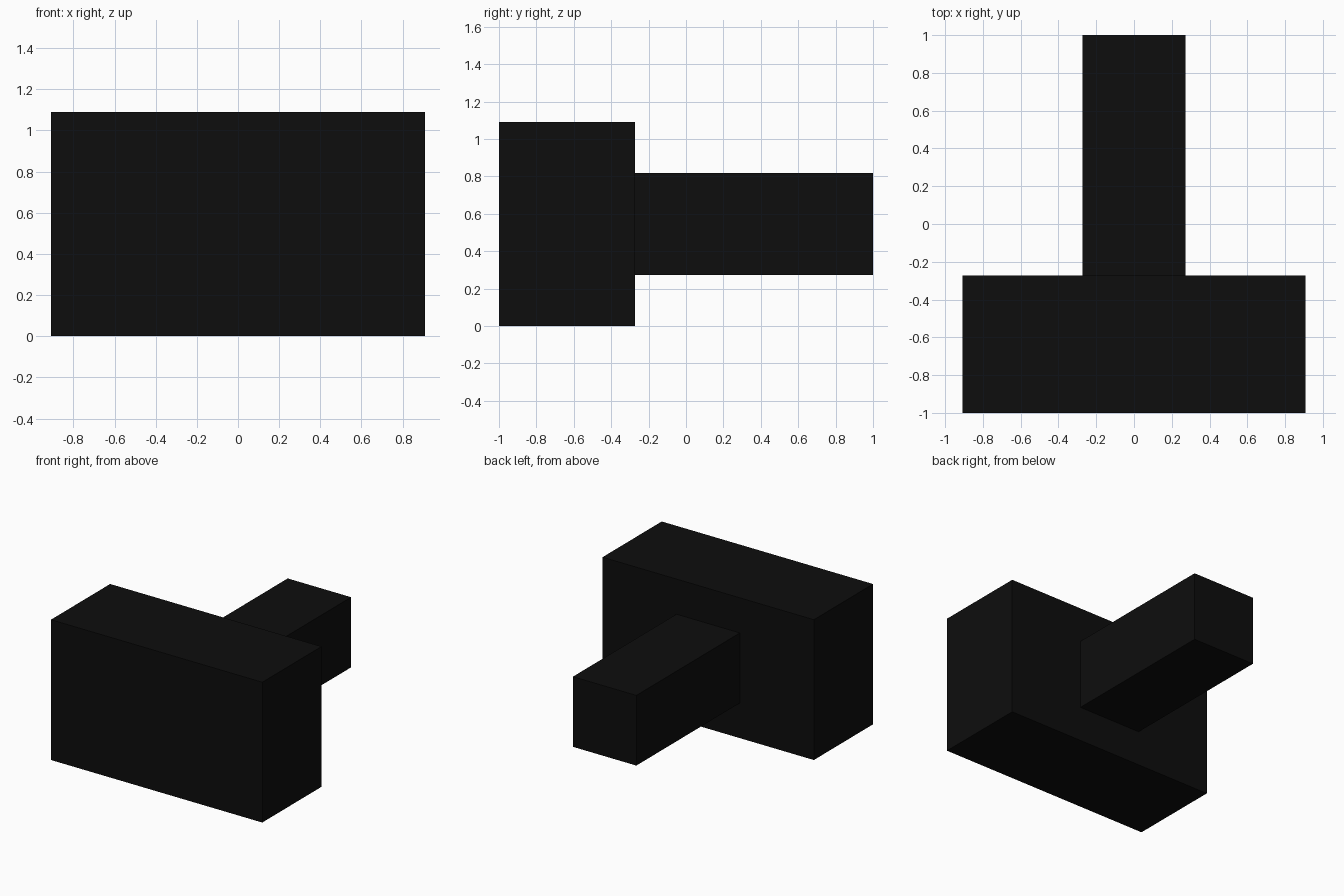
import bpy

if "Cube" in bpy.data.objects:
    bpy.data.objects.remove(bpy.data.objects["Cube"])

U = 1 / 11  # design unit: the model is 22 units long

black = bpy.data.materials.new("black")
black.diffuse_color = (0.004, 0.004, 0.004, 1)
black.use_nodes = True
black.node_tree.nodes["Principled BSDF"].inputs["Base Color"].default_value = black.diffuse_color


def box(name, lo, hi):
    """Flat-faced box between two corners given in design units."""
    bpy.ops.mesh.primitive_cube_add(
        size=1, location=[(a + b) / 2 * U for a, b in zip(lo, hi)])
    obj = bpy.context.object
    obj.name = name
    obj.scale = [(b - a) * U for a, b in zip(lo, hi)]
    bpy.ops.object.transform_apply(location=False, rotation=False, scale=True)
    obj.data.materials.append(black)
    return obj


# Wide front block
box("front_block", (-10, -11, 0), (10, -3, 12))
# Square bar reaching back from the middle of the block
box("rear_bar", (-3, -3, 3), (3, 11, 9))
